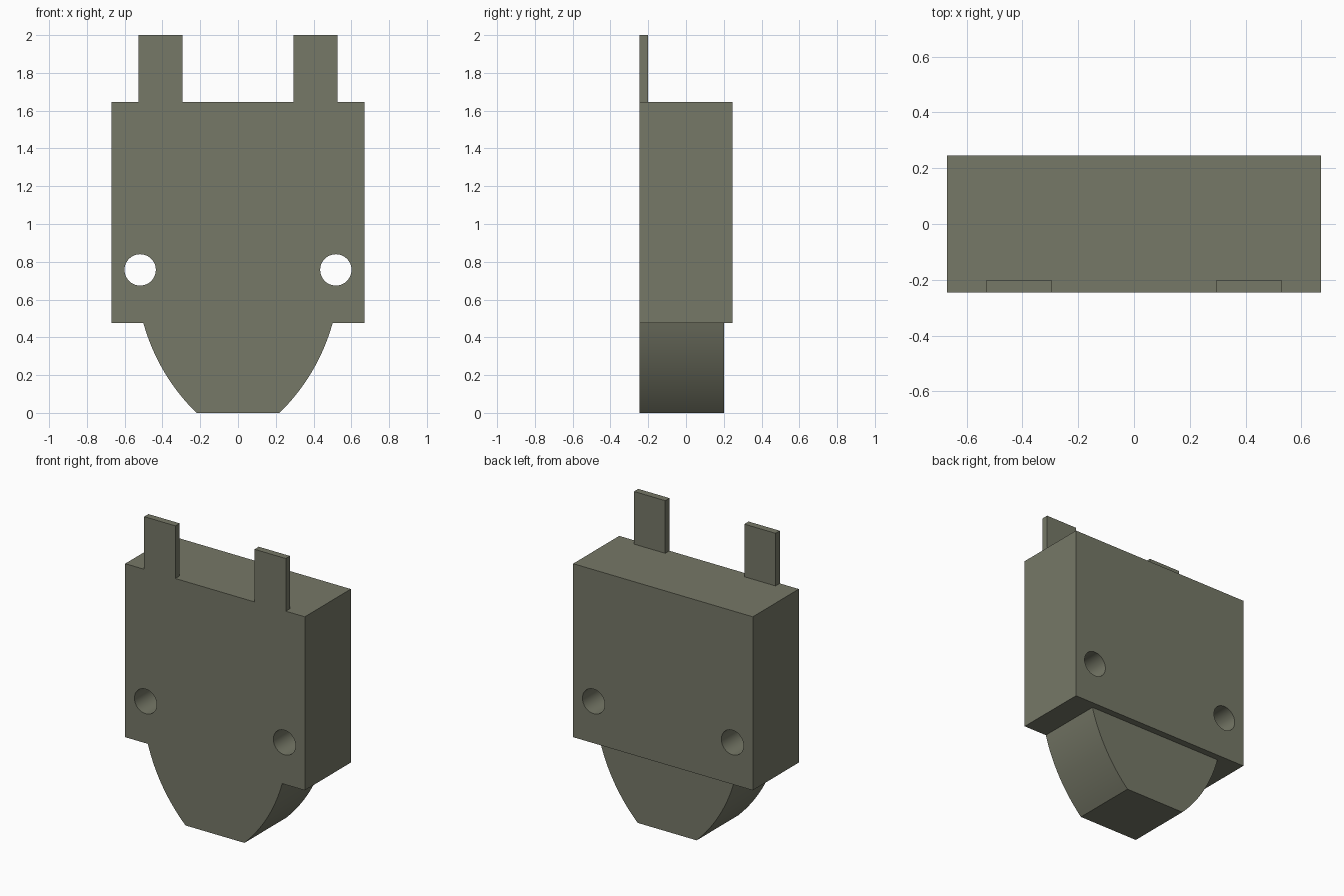
import bpy, bmesh, math

cube = bpy.data.objects.get("Cube")
if cube:
    bpy.data.objects.remove(cube, do_unlink=True)

FRONT, BACK = -0.245, 0.245
BODY_LOW, BODY_TOP = 0.475, 1.645
HOLE_X, HOLE_Z, HOLE_R = 0.518, 0.757, 0.083
NOSE_R = 1.057  # each nose flank is an arc centred on the opposite hole

olive = bpy.data.materials.new("olive grey")
olive.use_nodes = True
colour = (0.181, 0.188, 0.136, 1)
olive.diffuse_color = colour
olive.node_tree.nodes["Principled BSDF"].inputs["Base Color"].default_value = colour


def plate(name, loops, y0, y1):
    """Extrude closed x-z outlines from y0 to y1; inner outlines become holes."""
    curve = bpy.data.curves.new(name, "CURVE")
    curve.dimensions = "2D"
    curve.fill_mode = "BOTH"
    curve.extrude = (y1 - y0) / 2
    for loop in loops:
        spline = curve.splines.new("POLY")
        spline.points.add(len(loop) - 1)
        for point, (x, z) in zip(spline.points, loop):
            point.co = (x, z, 0, 1)
        spline.use_cyclic_u = True
    obj = bpy.data.objects.new(name, curve)
    bpy.context.collection.objects.link(obj)
    obj.location.y = (y0 + y1) / 2
    obj.rotation_euler.x = math.pi / 2
    bpy.ops.object.select_all(action="DESELECT")
    obj.select_set(True)
    bpy.context.view_layer.objects.active = obj
    bpy.ops.object.convert(target="MESH")
    obj = bpy.context.object
    bpy.ops.object.transform_apply(location=True, rotation=True, scale=True)
    # Weld the caps to the walls and clean up the flat faces
    bm = bmesh.new()
    bm.from_mesh(obj.data)
    bmesh.ops.remove_doubles(bm, verts=bm.verts, dist=1e-5)
    bmesh.ops.recalc_face_normals(bm, faces=bm.faces)
    bm.to_mesh(obj.data)
    bm.free()
    obj.data.materials.clear()
    obj.data.materials.append(olive)
    bpy.ops.object.shade_smooth_by_angle(angle=math.radians(30))
    return obj


def rectangle(x0, x1, z0, z1):
    return [(x0, z0), (x1, z0), (x1, z1), (x0, z1)]


def circle(cx, cz, r, n=48):
    return [(cx + r * math.cos(math.tau * i / n), cz + r * math.sin(math.tau * i / n))
            for i in range(n)]


# Main block with two through holes
plate("body", [rectangle(-0.67, 0.67, BODY_LOW, BODY_TOP),
               circle(-HOLE_X, HOLE_Z, HOLE_R), circle(HOLE_X, HOLE_Z, HOLE_R)], FRONT, BACK)

# Tapered nose with curved flanks and a flat tip
a0 = math.asin((BODY_LOW - HOLE_Z) / NOSE_R)
a1 = math.asin(-HOLE_Z / NOSE_R)
flank = [(-HOLE_X + NOSE_R * math.cos(a), HOLE_Z + NOSE_R * math.sin(a))
         for a in (a0 + (a1 - a0) * i / 16 for i in range(17))]
plate("nose", [flank + [(-x, z) for x, z in reversed(flank)]], FRONT, 0.2)

# Thin contact tabs flush with the front
for side, x0, x1 in (("left", 0.295, 0.528), ("right", -0.528, -0.295)):
    plate(side + "_tab", [rectangle(x0, x1, BODY_TOP, 2.0)], FRONT, -0.2)
